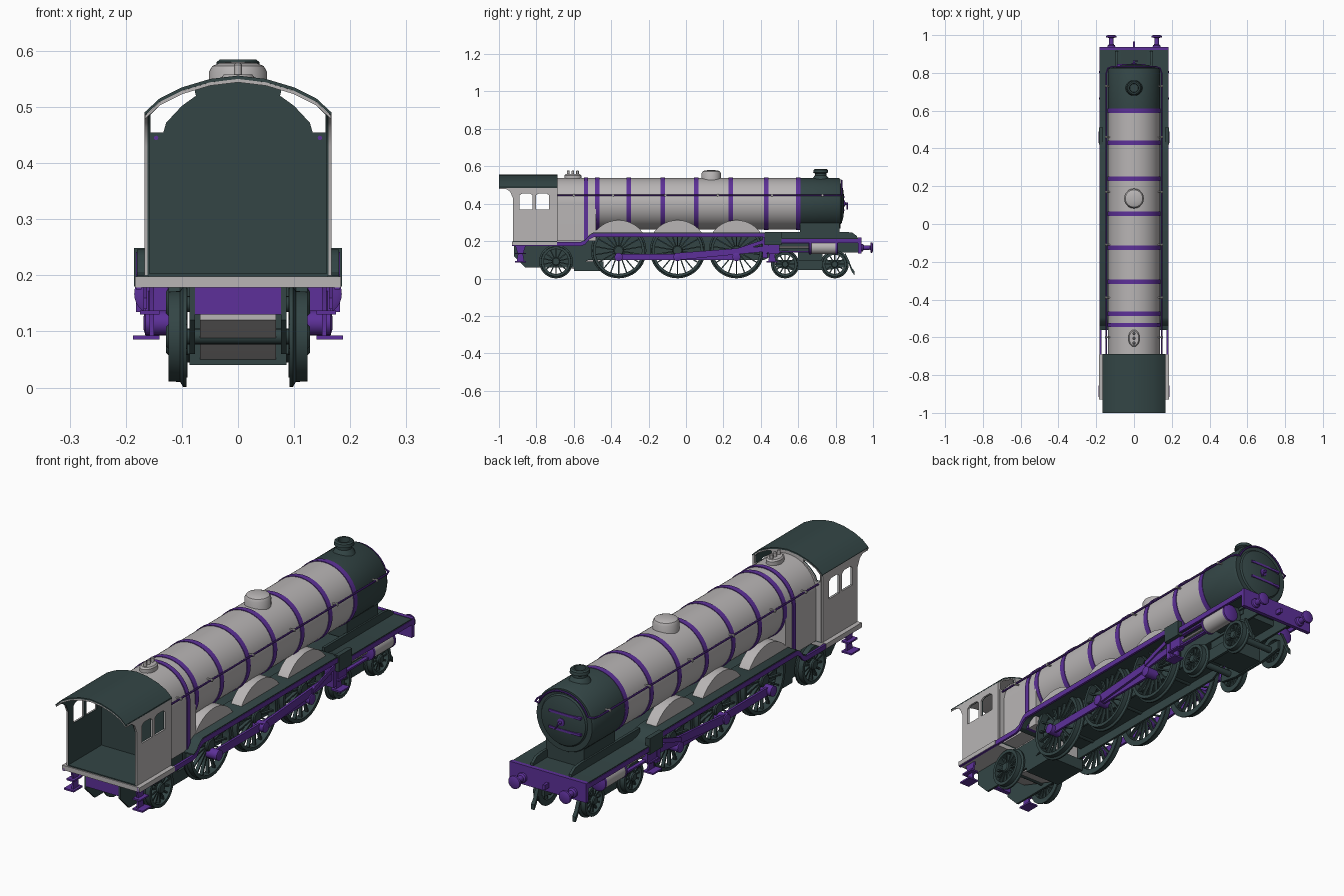
import bpy, bmesh
from math import sin, cos, pi, radians
from mathutils import Vector, Matrix

old = bpy.data.objects.get("Cube")
if old:
    bpy.data.objects.remove(old)


def material(name, rgb):
    m = bpy.data.materials.new(name)
    m.use_nodes = True
    m.diffuse_color = (*rgb, 1)
    m.node_tree.nodes["Principled BSDF"].inputs["Base Color"].default_value = (*rgb, 1)
    return m


DARK = material("dark slate green", (0.033, 0.06, 0.06))
GREY = material("light grey", (0.48, 0.46, 0.46))
PURPLE = material("purple", (0.11, 0.03, 0.32))


def add(name, mesh, mat, mirror=False):
    ob = bpy.data.objects.new(name, mesh)
    bpy.context.collection.objects.link(ob)
    mesh.materials.clear()
    mesh.materials.append(mat)
    for p in mesh.polygons:
        p.use_smooth = True
        p.material_index = 0
    mesh.set_sharp_from_angle(angle=radians(32))
    if mirror:
        ob.modifiers.new("Mirror", "MIRROR").use_mirror_merge = False
    return ob


def finish(name, bm, mat, mirror):
    bmesh.ops.recalc_face_normals(bm, faces=bm.faces[:])
    mesh = bpy.data.meshes.new(name)
    bm.to_mesh(mesh)
    bm.free()
    return add(name, mesh, mat, mirror)


def prism(name, axis, pts, a, b, mat, mirror=False, holes=()):
    """Outline in the plane across the axis, extruded from a to b."""
    bm = bmesh.new()
    put = (lambda p: (a, p[0], p[1])) if axis == "X" else (lambda p: (p[0], a, p[1]))
    if holes:
        for loop in (pts, *holes):
            vs = [bm.verts.new(put(p)) for p in loop]
            for i, v in enumerate(vs):
                bm.edges.new((vs[i - 1], v))
        bmesh.ops.triangle_fill(bm, use_beauty=True, edges=bm.edges[:])
    else:
        bm.faces.new([bm.verts.new(put(p)) for p in pts])
    out = bmesh.ops.extrude_face_region(bm, geom=bm.faces[:], use_keep_orig=True)
    move = Vector((b - a, 0, 0)) if axis == "X" else Vector((0, b - a, 0))
    bmesh.ops.translate(bm, vec=move, verts=[v for v in out["geom"] if isinstance(v, bmesh.types.BMVert)])
    return finish(name, bm, mat, mirror)


def box(name, xs, ys, zs, mat, mirror=False):
    (c, d), (e, f) = ys, zs
    return prism(name, "X", [(c, e), (d, e), (d, f), (c, f)], xs[0], xs[1], mat, mirror)


def lathe(name, axis, centre, profile, mat, mirror=False, ring=False, n=40):
    """Profile of (distance along axis, radius) turned about the axis."""
    bm = bmesh.new()
    place = {"X": lambda h, u, v: (h, u, v), "Y": lambda h, u, v: (u, h, v), "Z": lambda h, u, v: (u, v, h)}[axis]
    angles = [2 * pi * i / n for i in range(n)]
    rows = [[bm.verts.new(Vector(centre) + Vector(place(h, r * cos(t), r * sin(t)))) for t in angles]
            for h, r in profile]
    pairs = list(zip(rows, rows[1:]))
    if ring:
        pairs.append((rows[-1], rows[0]))
    else:
        bm.faces.new(rows[0])
        bm.faces.new(rows[-1])
    for p, q in pairs:
        for i in range(n):
            bm.faces.new((p[i - 1], p[i], q[i], q[i - 1]))
    return finish(name, bm, mat, mirror)


def tube(name, pts, r, mat, mirror=False):
    cu = bpy.data.curves.new(name, "CURVE")
    cu.dimensions, cu.bevel_depth, cu.bevel_resolution, cu.use_fill_caps = "3D", r, 2, True
    sp = cu.splines.new("POLY")
    sp.points.add(len(pts) - 1)
    for p, co in zip(sp.points, pts):
        p.co = (*co, 1)
    tmp = bpy.data.objects.new(name, cu)
    mesh = bpy.data.meshes.new_from_object(tmp)
    bpy.data.objects.remove(tmp)
    return add(name, mesh, mat, mirror)


def ribbon(path, t):
    return path + [(u, z - t) for u, z in reversed(path)]


def arc(cx, cz, r, a0, a1, n=24):
    return [(cx + r * cos(radians(a0 + (a1 - a0) * i / n)), cz + r * sin(radians(a0 + (a1 - a0) * i / n)))
            for i in range(n + 1)]


# Boiler, firebox and smokebox
CZ, R = 0.40, 0.137
lathe("boiler", "Y", (0, 0, CZ), [(-0.5, R), (0.6, R)], GREY, n=56)
prism("firebox", "Y", [(R, 0.2)] + arc(0, CZ, R, 0, 180, 32) + [(-R, 0.2)], -0.69, -0.48, GREY)
prism("firebox_band", "Y", [(0.141, 0.2)] + arc(0, CZ, 0.141, 0, 180, 32) + [(-0.141, 0.2)], -0.545, -0.524, PURPLE)
for y in (-0.475, -0.305, -0.125, 0.055, 0.24, 0.43, 0.6):
    lathe("boiler_band", "Y", (0, y, CZ), [(-0.012, 0.13), (-0.012, 0.14), (0.012, 0.14), (0.012, 0.13)],
          PURPLE, ring=True, n=56)
lathe("smokebox", "Y", (0, 0, CZ), [(0.6, 0.138), (0.815, 0.138), (0.825, 0.132), (0.825, 0.11),
                                    (0.832, 0.105), (0.842, 0.07), (0.846, 0.02)], DARK, n=56)
box("smokebox_saddle", (-0.09, 0.09), (0.61, 0.82), (0.18, 0.31), DARK)
for z in (0.36, 0.43):
    box("door_hinge", (-0.09, 0.06), (0.83, 0.847), (z, z + 0.01), PURPLE)
lathe("door_handle", "Y", (0, 0.84, CZ), [(0, 0.016), (0.01, 0.016), (0.012, 0.006), (0.025, 0.006)], PURPLE, n=16)
tube("door_lever", [(0, 0.862, CZ), (0.02, 0.862, CZ - 0.03)], 0.003, PURPLE)

# Chimney, dome and safety valves
lathe("chimney", "Z", (0, 0.72, 0), [(0.52, 0.05), (0.54, 0.04), (0.552, 0.03), (0.562, 0.03), (0.567, 0.04),
                                     (0.58, 0.038), (0.585, 0.032), (0.585, 0.024), (0.56, 0.022)], DARK)
lathe("steam_dome", "Z", (0, 0.135, 0), [(0.5, 0.052), (0.562, 0.052), (0.573, 0.046), (0.578, 0.034), (0.58, 0.01)], GREY)
valve_base = lathe("valve_base", "Z", (0, 0, 0), [(0.52, 0.03), (0.552, 0.03), (0.558, 0.025)], GREY, n=28)
valve_base.location.y, valve_base.scale.y = -0.605, 1.5
for y in (-0.63, -0.605, -0.58):
    lathe("safety_valve", "Z", (0, y, 0), [(0.55, 0.007), (0.575, 0.007), (0.578, 0.004)], GREY, n=12)

# Handrail with its arch over the smokebox front
arch = [(x, 0.833, z) for x, z in arc(0, CZ, 0.125, 22, 90, 12)]
tube("handrail", [(0.146, -0.7, 0.445), (0.146, 0.8, 0.445), (0.138, 0.825, 0.445)] + arch, 0.004, PURPLE, True)
for y in (-0.6, -0.39, -0.11, 0.17, 0.46, 0.73):
    lathe("handrail_knob", "X", (0.125, y, 0.445), [(0, 0.004), (0.018, 0.004), (0.018, 0.007), (0.028, 0.006)],
          GREY, True, n=10)

# Cab
half = [(0.167, 0.49), (0.14, 0.515), (0.1, 0.535), (0.05, 0.55), (0, 0.556)]
roof = half + [(-x, z) for x, z in reversed(half[:-1])]
prism("roof", "Y", ribbon(roof, 0.006), -1, -0.688, DARK)
prism("roof_lining", "Y", ribbon([(x * 0.995, z - 0.006) for x, z in roof], 0.006), -0.999, -0.69, GREY)
side = [(-0.925, 0.2), (-0.69, 0.2), (-0.69, 0.488), (-0.998, 0.488), (-0.965, 0.482), (-0.94, 0.464), (-0.925, 0.43)]
windows = [[(y, 0.37), (y + 0.07, 0.37), (y + 0.07, 0.445), (y + 0.055, 0.455), (y + 0.015, 0.455), (y, 0.445)]
           for y in (-0.89, -0.802)]
prism("cab_side", "X", side, 0.161, 0.167, GREY, True, windows)
prism("cab_side_lining", "X", side, 0.158, 0.161, DARK, True, windows)
look = [(0.078, 0.533), (0.11, 0.522), (0.137, 0.505), (0.156, 0.486), (0.156, 0.455), (0.133, 0.455),
        (0.128, 0.472), (0.1, 0.502), (0.075, 0.52)]
wall = [(0.16, 0.2)] + [(x * 0.96, z - 0.005) for x, z in roof] + [(-0.16, 0.2)]
lookouts = [look, [(-x, z) for x, z in look]]
prism("cab_backhead", "Y", wall, -0.7, -0.694, DARK, holes=lookouts)
prism("cab_front", "Y", wall, -0.694, -0.688, GREY, holes=lookouts)
box("cab_floor", (-0.16, 0.16), (-0.925, -0.69), (0.195, 0.203), DARK)
box("cab_footing", (-0.184, 0.184), (-0.93, -0.69), (0.178, 0.198), GREY)

# Running boards and valances
path = [(-0.93, 0.2), (-0.56, 0.2), (-0.54, 0.206), (-0.515, 0.235), (-0.495, 0.246), (0.41, 0.246),
        (0.44, 0.24), (0.47, 0.222), (0.5, 0.216), (0.925, 0.216)]
prism("running_board", "X", ribbon(path[1:], 0.006), 0.07, 0.18, DARK, True)
prism("valance", "X", ribbon([(y, z - 0.004) for y, z in path], 0.021), 0.172, 0.182, PURPLE, True)
box("front_deck", (-0.075, 0.075), (0.6, 0.925), (0.206, 0.216), DARK)
box("board_step", (0.165, 0.185), (0.42, 0.51), (0.18, 0.249), DARK, True)
prism("front_frame", "X", [(0.45, 0.2), (0.92, 0.2), (0.915, 0.226), (0.89, 0.245), (0.85, 0.25), (0.45, 0.25)],
      0.085, 0.097, DARK, True)
for y in (-0.36, -0.045, 0.27):
    prism("splasher", "X", arc(y, 0.155, 0.157, 33, 147), 0.088, 0.138, GREY, True)

# Main frames, ashpan and beams
prism("main_frame", "X", [(-0.92, 0.18), (-0.92, 0.12), (-0.86, 0.06), (-0.6, 0.06), (-0.52, 0.1), (0.42, 0.1),
                          (0.5, 0.14), (0.92, 0.14), (0.92, 0.21), (-0.5, 0.23), (-0.55, 0.18)],
      0.077, 0.086, DARK, True)
prism("ashpan", "X", [(-0.8, 0.12), (-0.6, 0.05), (-0.45, 0.05), (-0.45, 0.2), (-0.8, 0.2)], -0.068, 0.068, GREY)
box("ashpan_floor", (-0.086, 0.086), (-0.6, -0.44), (0.04, 0.09), DARK)
box("frame_stretcher", (-0.078, 0.078), (-0.44, 0.6), (0.14, 0.23), DARK)
box("drag_beam", (-0.077, 0.077), (-0.92, -0.9), (0.13, 0.18), PURPLE)
box("buffer_beam", (-0.182, 0.182), (0.92, 0.937), (0.135, 0.218), PURPLE)
lathe("buffer", "Y", (0.12, 0, 0.165), [(0.93, 0.022), (0.945, 0.02), (0.95, 0.013), (0.985, 0.011), (0.988, 0.028),
                                        (0.996, 0.027), (1.0, 0.018)], PURPLE, True, n=24)
box("coupling_hook", (-0.006, 0.006), (0.935, 0.965), (0.155, 0.175), PURPLE)
prism("guard_iron", "X", ribbon([(0.85, 0.14), (0.87, 0.1), (0.885, 0.06), (0.9, 0.04)], 0.022), 0.09, 0.106, DARK, True)


# Wheels
def wheel(name, y, r, spokes, hub):
    z = r + 0.001
    lathe(name + "_tyre", "X", (0, y, z), [(0.092, r), (0.098, r), (0.103, r - 0.009), (0.124, r - 0.01),
                                           (0.124, r - 0.024), (0.092, r - 0.024)], DARK, True, True, 48)
    lathe(name + "_hub", "X", (0, y, z), [(0.09, hub), (0.124, hub), (0.128, hub * 0.8)], DARK, True, n=24)
    lathe(name + "_axle", "X", (0, y, z), [(-0.092, 0.014), (0.092, 0.014)], DARK, n=16)
    bm = bmesh.new()
    for i in range(spokes):
        mid, length = (r - 0.02 + hub) / 2, r - 0.016 - hub
        turn = Matrix.Rotation(2 * pi * i / spokes, 4, "X")
        bmesh.ops.create_cube(bm, size=1, matrix=Matrix.Translation((0.108, y, z)) @ turn
                              @ Matrix.Translation((0, 0, mid)) @ Matrix.Diagonal((0.014, 0.0065, length, 1)))
    finish(name + "_spokes", bm, DARK, True)


for y in (-0.36, -0.045, 0.27):
    wheel("driving_wheel", y, 0.148, 18, 0.028)
    prism("balance_weight", "X", arc(y, 0.149, 0.126, 60, 120, 12), 0.1, 0.121, DARK, True)
    lathe("crank_pin", "X", (0, y, 0.115), [(0.11, 0.022), (0.165, 0.022), (0.168, 0.012)], PURPLE, True, n=20)
wheel("trailing_wheel", -0.695, 0.09, 14, 0.022)
for y in (0.53, 0.795):
    wheel("bogie_wheel", y, 0.075, 12, 0.018)

# Bogie
prism("bogie_frame", "X", [(0.48, 0.06), (0.57, 0.045), (0.75, 0.045), (0.85, 0.06), (0.85, 0.1), (0.48, 0.1)],
      0.078, 0.09, DARK, True)
box("bogie_centre", (-0.08, 0.08), (0.6, 0.73), (0.05, 0.15), DARK)

# Cylinders, rods and motion
lathe("cylinder", "Y", (0.147, 0, 0.167), [(0.67, 0.036), (0.8, 0.036)], GREY, True, n=28)
for y in (0.655, 0.795):
    lathe("cylinder_cover", "Y", (0.147, y, 0.167), [(0, 0.03), (0.004, 0.038), (0.014, 0.038), (0.018, 0.03)],
          PURPLE, True, n=28)
box("cylinder_mount", (0.08, 0.14), (0.67, 0.8), (0.15, 0.21), DARK, True)
prism("coupling_rod", "X", [(-0.37, 0.098), (0.28, 0.098), (0.28, 0.132), (-0.37, 0.132)], 0.137, 0.147, PURPLE, True)
prism("connecting_rod", "X", [(-0.06, 0.1), (-0.03, 0.1), (0.49, 0.15), (0.49, 0.178), (-0.03, 0.138), (-0.06, 0.135)],
      0.15, 0.16, PURPLE, True)
box("crosshead", (0.142, 0.168), (0.44, 0.5), (0.135, 0.2), PURPLE, True)
for z in (0.138, 0.188):
    box("slide_bar", (0.145, 0.161), (0.42, 0.66), (z, z + 0.008), PURPLE, True)
tube("piston_rod", [(0.15, 0.48, 0.167), (0.15, 0.67, 0.167)], 0.006, GREY, True)
box("motion_bracket", (0.125, 0.166), (0.41, 0.435), (0.11, 0.23), PURPLE, True)
prism("radius_rod", "X", [(0.27, 0.14), (0.42, 0.19), (0.42, 0.21), (0.27, 0.16)], 0.162, 0.168, PURPLE, True)

# Steps below the cab and behind the cylinders
for y, top in ((-0.885, 0.185), (0.46, 0.2)):
    prism("step_bracket", "X", [(y - 0.02, 0.09), (y + 0.02, 0.09), (y + 0.014, 0.13), (y + 0.03, top), (y - 0.03, top),
                                (y - 0.014, 0.13)], 0.15, 0.158, PURPLE, True)
    for z in (0.086, 0.13):
        box("step_tread", (0.14, 0.187 if z < 0.1 else 0.175), (y - 0.03, y + 0.03), (z, z + 0.007), PURPLE, True)
